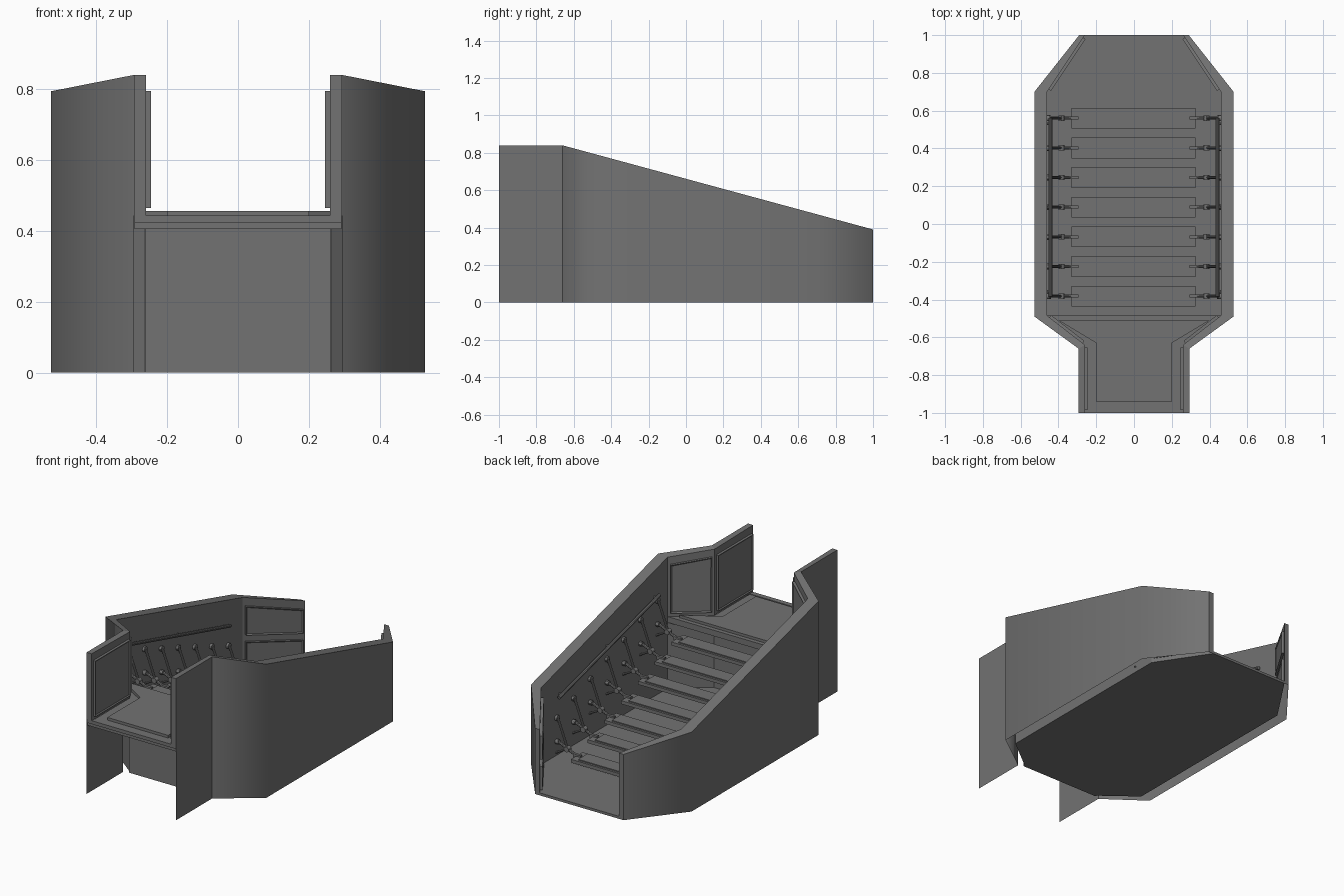
import bpy, bmesh
from mathutils import Vector

if "Cube" in bpy.data.objects:
    bpy.data.objects.remove(bpy.data.objects["Cube"])

DARK = bpy.data.materials.new("dark_grey")
DARK.diffuse_color = (0.17, 0.17, 0.17, 1)
DARK.use_nodes = True
DARK.node_tree.nodes["Principled BSDF"].inputs["Base Color"].default_value = DARK.diffuse_color


def finish(bm, name, smooth=False):
    me = bpy.data.meshes.new(name)
    bm.to_mesh(me)
    bm.free()
    me.materials.append(DARK)
    ob = bpy.data.objects.new(name, me)
    bpy.context.collection.objects.link(ob)
    if smooth:
        bpy.context.view_layer.objects.active = ob
        ob.select_set(True)
        bpy.ops.object.shade_smooth_by_angle()
        ob.select_set(False)
    return ob


def add_box(bm, lo, hi):
    r = bmesh.ops.create_cube(bm, size=1)
    for v in r["verts"]:
        v.co = [(a + b) / 2 + c * (b - a) for a, b, c in zip(lo, hi, v.co)]


def box(name, lo, hi):
    bm = bmesh.new()
    add_box(bm, lo, hi)
    return finish(bm, name)


def add_rod(bm, a, b, r, n=10):
    a, b = Vector(a), Vector(b)
    d = b - a
    m = d.to_track_quat("Z", "Y").to_matrix().to_4x4()
    m.translation = (a + b) / 2
    bmesh.ops.create_cone(bm, cap_ends=True, segments=n, radius1=r, radius2=r,
                          depth=d.length, matrix=m)


def slab(name, pts, z0, z1):
    bm = bmesh.new()
    f = bm.faces.new([bm.verts.new((x, y, z0)) for x, y in pts])
    r = bmesh.ops.extrude_face_region(bm, geom=[f])
    for v in r["geom"]:
        if isinstance(v, bmesh.types.BMVert):
            v.co.z = z1
    bmesh.ops.recalc_face_normals(bm, faces=bm.faces)
    return finish(bm, name)


def mirrored(pts):
    return pts + [(-x, y) for x, y in reversed(pts)]


def wall_top(y):
    return 0.84 if y < -0.66 else 0.84 - (y + 0.66) * 0.271


OUTER = [(0.293, -1.0), (0.293, -0.66), (0.527, -0.49), (0.527, 0.70), (0.29, 1.0)]
INNER = [(0.26, -1.0), (0.26, -0.64), (0.46, -0.485), (0.46, 0.70), (0.26, 1.0)]


def wall(name, s):
    """Hollow wall, open underneath; beside the landing the inner skin stops at the slab."""
    bm = bmesh.new()

    def face(*vs):
        return bm.faces.new(vs if s > 0 else vs[::-1])

    def at(p, z):
        return bm.verts.new((s * p[0], p[1], z))
    rings = [(at(o, 0), at(o, wall_top(o[1])), at(i, wall_top(i[1])), at(i, 0.443 if k == 0 else 0))
             for k, (o, i) in enumerate(zip(OUTER, INNER))]
    slab_back = at(INNER[1], 0.443)
    for k, (a, b) in enumerate(zip(rings, rings[1:])):
        outer = face(a[0], b[0], b[1], a[1])
        outer.smooth = k > 0
        face(a[1], b[1], b[2], a[2])
        face(a[2], b[2], slab_back if k == 0 else b[3], a[3])
    a = rings[0]
    face(a[1], a[2], a[3], at(OUTER[0], 0.443))
    face(*rings[-1])
    # the outer skin is smooth round its two wide corners only
    soft = {frozenset(r[:2]) for r in rings[2:4]}
    for e in bm.edges:
        e.smooth = frozenset(e.verts) in soft
    ob = finish(bm, name)
    ob.modifiers.new("weighted", "WEIGHTED_NORMAL").keep_sharp = True
    return ob


def panel(name, s, p, q, zp, zq, t=0.015):
    """Thin panel standing off an inner wall from p to q, with its own heights at each end."""
    p, q = Vector(p), Vector(q)
    d = (q - p).normalized()
    n = Vector((-d.y, d.x)) * t
    p, q = p + d * 0.015, q - d * 0.015
    bm = bmesh.new()
    sides = []
    for off in (n * -0.2, n):
        a, b = p + off, q + off
        sides.append([bm.verts.new((s * v.x, v.y, z)) for v, z in (
            (a, zp[0]), (b, zq[0]), (b, zq[1]), (a, zp[1]))])
    front = bm.faces.new(sides[1])
    bm.faces.new(sides[0])
    for i in range(4):
        j = (i + 1) % 4
        bm.faces.new((sides[0][i], sides[0][j], sides[1][j], sides[1][i]))
    bmesh.ops.recalc_face_normals(bm, faces=bm.faces)
    # shallow recessed centre
    bmesh.ops.inset_individual(bm, faces=[front], thickness=0.01)
    for v in front.verts:
        v.co -= Vector((s * n.x, n.y, 0)) * 0.35
    return finish(bm, name)


# floor, front riser wall and landing
slab("floor", mirrored(INNER[1:]), 0, 0.015)
box("front_panel", (-0.262, -0.648, 0), (0.262, -0.635, 0.41))
slab("landing", mirrored([(0.262, -0.99), (0.262, -0.64), (0.46, -0.485)]), 0.405, 0.44)
slab("landing_mat", mirrored([(0.20, -0.94), (0.20, -0.63), (0.40, -0.51)]), 0.44, 0.456)
slab("landing_edge", mirrored([(0.292, -0.994), (0.292, -0.67)]), 0.405, 0.425)
box("landing_nose", (-0.292, -1.0, 0.423), (0.292, -0.97, 0.443))

# steps
STEPS = [(0.56 - 0.157 * i, 0.05 + 0.056 * i) for i in range(7)]
for y, z in STEPS:
    box("step", (-0.33, y - 0.055, z - 0.02), (0.325, y + 0.055, z))
    box("step_pad", (-0.29, y - 0.045, z), (0.285, y + 0.043, z + 0.006))

for s, side in ((1, "right"), (-1, "left")):
    wall("wall_" + side, s)
    # wall panels beside the landing and at the low end
    panel("landing_panel_" + side, s, INNER[0], INNER[1], (0.465, 0.795), (0.465, 0.795))
    panel("angled_panel_" + side, s, INNER[1], INNER[2], (0.465, 0.79), (0.465, 0.75))
    panel("end_panel_upper_" + side, s, INNER[3], INNER[4], (0.25, 0.42), (0.205, 0.345))
    panel("end_panel_lower_" + side, s, INNER[3], INNER[4], (0.025, 0.21), (0.025, 0.165))

    # handrail with wall mounts
    bm = bmesh.new()
    add_rod(bm, (s * 0.442, 0.56, 0.362), (s * 0.442, -0.385, 0.612), 0.01)
    for k in (0.03, 0.5, 0.97):
        y, z = 0.56 - 0.945 * k, 0.362 + 0.25 * k
        add_rod(bm, (s * 0.465, y, z), (s * 0.442, y, z), 0.007)
    finish(bm, "handrail_" + side, True)

    # step supports: wall knobs, hanger rod, link arm and step bracket
    for y, z in STEPS:
        bm = bmesh.new()
        joint = (s * 0.385, y, z + 0.025)
        add_rod(bm, (s * 0.465, y, z + 0.19), (s * 0.446, y, z + 0.19), 0.016, 12)
        add_rod(bm, (s * 0.448, y, z + 0.19), joint, 0.007, 8)
        add_rod(bm, (s * 0.465, y, z + 0.05), (s * 0.44, y, z + 0.05), 0.014, 12)
        add_rod(bm, (s * 0.44, y, z + 0.05), joint, 0.008, 8)
        add_rod(bm, (s * 0.465, y, z - 0.02), joint, 0.006, 8)
        add_rod(bm, (s * 0.385, y - 0.014, z + 0.025), (s * 0.385, y + 0.014, z + 0.025), 0.016, 12)
        add_rod(bm, joint, (s * 0.335, y, z + 0.004), 0.008, 8)
        add_box(bm, (min(s * 0.295, s * 0.345), y - 0.008, z - 0.012),
                (max(s * 0.295, s * 0.345), y + 0.008, z + 0.01))
        finish(bm, "step_support_" + side, True)
